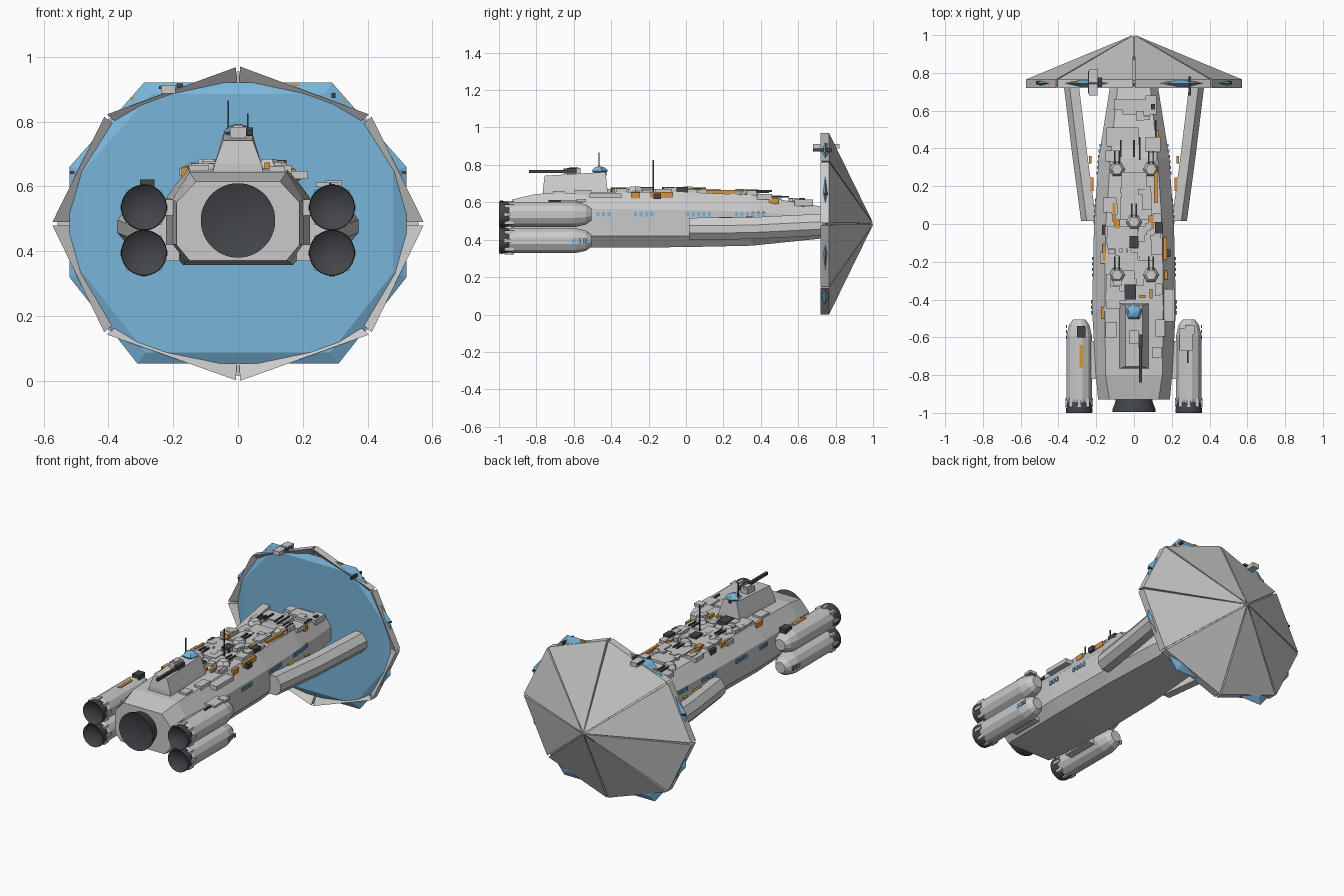
import bpy, bmesh, math, random
from mathutils import Vector

random.seed(4)


def material(name, col):
    m = bpy.data.materials.new(name)
    m.diffuse_color = (*col, 1)
    return m


GREY = material("light grey", (0.59, 0.59, 0.59))
DARK = material("charcoal", (0.055, 0.06, 0.068))
BLUE = material("sky blue", (0.19, 0.46, 0.70))
ORANGE = material("orange", (0.68, 0.29, 0.05))


def mesh(name, verts, faces, mat, smooth=False):
    bm = bmesh.new()
    vs = [bm.verts.new(v) for v in verts]
    for f in faces:
        bm.faces.new([vs[i] for i in f])
    bmesh.ops.recalc_face_normals(bm, faces=bm.faces)
    me = bpy.data.meshes.new(name)
    bm.to_mesh(me)
    bm.free()
    me.materials.append(mat)
    ob = bpy.data.objects.new(name, me)
    bpy.context.collection.objects.link(ob)
    if smooth:
        bpy.ops.object.select_all(action='DESELECT')
        ob.select_set(True)
        bpy.context.view_layer.objects.active = ob
        bpy.ops.object.shade_smooth_by_angle(angle=math.radians(35))
    return ob


def loft(name, rings, mat, smooth=False):
    n = len(rings[0])
    faces = [tuple(range(n)), tuple(range((len(rings) - 1) * n, len(rings) * n))]
    for r in range(len(rings) - 1):
        for i in range(n):
            j = (i + 1) % n
            faces.append((r * n + i, r * n + j, r * n + n + j, r * n + n + i))
    return mesh(name, [v for ring in rings for v in ring], faces, mat, smooth)


def lathe(name, x, z, profile, n, mat, smooth=False):
    """Turned part along y; profile is (y, radius)."""
    rings = [[(x + r * math.cos((i + .5) * math.tau / n), y, z + r * math.sin((i + .5) * math.tau / n))
              for i in range(n)] for y, r in profile]
    return loft(name, rings, mat, smooth)


def boxes(name, items, mat):
    """Many boxes in one object; each is (x, y, z, sx, sy, sz)."""
    verts, faces = [], []
    for x, y, z, sx, sy, sz in items:
        b = len(verts)
        verts += [(x + i * sx / 2, y + j * sy / 2, z + k * sz / 2)
                  for i in (-1, 1) for j in (-1, 1) for k in (-1, 1)]
        faces += [tuple(b + q for q in f) for f in ((0, 1, 3, 2), (4, 5, 7, 6), (0, 1, 5, 4),
                                                    (2, 3, 7, 6), (0, 2, 6, 4), (1, 3, 7, 5))]
    return mesh(name, verts, faces, mat)


# Hull: y, half width, top half width, top z, shoulder z, lower side z, bottom z, bottom half width
SECTIONS = [(-.93, .19, .13, .615, .55, .42, .372, .15), (-.80, .202, .15, .645, .56, .42, .365, .16),
            (-.45, .222, .155, .655, .565, .42, .358, .17), (-.02, .212, .15, .655, .56, .42, .36, .165),
            (.35, .187, .125, .64, .55, .425, .368, .14), (.74, .125, .085, .575, .52, .44, .408, .09)]


def hull_at(y, k):
    for a, b in zip(SECTIONS, SECTIONS[1:]):
        if y <= b[0]:
            return a[k] + (b[k] - a[k]) * (y - a[0]) / (b[0] - a[0])
    return SECTIONS[-1][k]


loft("hull", [[(t, y, zt), (w, y, zs), (w, y, zl), (b, y, zb), (-b, y, zb), (-w, y, zl), (-w, y, zs), (-t, y, zt)]
              for y, w, t, zt, zs, zl, zb, b in SECTIONS], GREY)

# Bow shield: eight panels with narrow seams over a core
CZ = .485
OCT = [(0, .97), (.41, .82), (.575, .485), (.41, .145), (0, 0), (-.41, .145), (-.575, .485), (-.41, .82)]


def oct_ring(pts, s, y):
    return [(x * s, y, CZ + (z - CZ) * s) for x, z in pts]


for i in range(8):
    a, b = [Vector((x, 0, z)) for x, z in (OCT[i], OCT[(i + 1) % 8])]
    gap = (b - a).normalized() * .006
    a, b, c = a + gap * (i not in (0, 4)) + gap * (i in (0, 4)), b - gap, Vector((0, 0, CZ))
    a, b = (a, b)
    if i == 0:
        a.z = .97
    if i == 3:
        b.z = 0
    at = lambda p, s, y: c + (p - c) * s + Vector((0, y, 0))
    tip = c + ((a + b) / 2 - c) * .012 + Vector((0, 1, 0))
    mesh("shield_panel", [at(a, 1, .72), at(b, 1, .72), at(a, 1, .765), at(b, 1, .765), at(a, .9, .755),
                          at(b, .9, .755), tip],
         [(0, 1, 3, 2), (2, 3, 6), (0, 4, 5, 1), (0, 2, 6, 4), (1, 5, 6, 3), (4, 6, 5)], GREY)
loft("shield_core", [oct_ring(OCT, .97, .757), oct_ring(OCT, .01, .99)], GREY)

# Blue lens whose corners poke through the rim
LENS = [(.29, .92), (.52, .66), (.52, .32), (.31, .053), (-.31, .053), (-.52, .32), (-.52, .66), (-.29, .92)]
loft("shield_lens", [oct_ring(LENS, .92, .727), oct_ring(LENS, 1, .745), oct_ring(LENS, .92, .762)], BLUE)

for s in (-1, 1):
    # Side arms reaching from hull to shield
    loft("side_arm", [[(s * (x + dx), y, z + dz) for x, z in
                       ((.0, .40), (.05, .40), (.08, .435), (.08, .475), (.05, .517), (.0, .517))]
                      for y, dx, dz in ((.015, .2, 0), (.35, .245, .003), (.735, .292, .022))], GREY)
    # Engine pods
    for z in (.535, .395):
        lathe("engine_pod", s * .29, z, [(-.95, .062), (-.93, .069), (-.59, .069), (-.535, .056), (-.505, .034)],
              12, GREY)
        lathe("pod_nozzle", s * .29, z, [(-.93, .055), (-.95, .064), (-.985, .071), (-1, .069), (-.985, .05),
                                         (-.975, .015)], 32, DARK, True)
        boxes("pod_strut", [(s * .215, -.72, z, .07, .2, .05)], GREY)
        boxes("nozzle_clamps", [(s * .29 + .064 * math.cos(q), -.945, z + .064 * math.sin(q), .018, .05, .018)
                                for q in [k * math.tau / 8 for k in range(8)]], GREY)
    # Side windows, following the hull flank
    boxes("hull_windows", [(s * (hull_at(y, 1) + .001), y, .537, .009, .017, .024)
                           for y0, n in ((-.47, 3), (-.27, 4), (.01, 5), (.27, 6))
                           for y in [y0 + k * .029 for k in range(n)]], BLUE)
    boxes("pod_windows", [(s * .3575, -.60 + k * .029, .395, .006, .017, .024) for k in range(3)], BLUE)
    # Orange markings on the arms
    boxes("arm_stripes", [(s * .222, .21, .519, .015, .07, .005), (s * .232, .34, .521, .015, .04, .005)], ORANGE)

# Main engine
lathe("main_nozzle", 0, .495, [(-.92, .095), (-.945, .10), (-.98, .114), (-.995, .115), (-.985, .085),
                               (-.975, .02)], 40, DARK, True)

# Bridge tower
loft("bridge_tower", [[(-w, y0, z0), (w, y0, z0), (w, y1, z1), (-w, y1, z1)] for w, y0, y1, z0, z1 in
                      ((.08, -.765, -.42, .635, .645), (.072, -.765, -.42, .67, .67),
                       (.045, -.755, -.43, .742, .762))], GREY)
boxes("tower_gun_mount", [(0, -.6, .765, .05, .07, .035), (0, -.6, .785, .03, .045, .01)], GREY)
boxes("tower_gun", [(.035, -.73, .765, .016, .22, .016), (.035, -.62, .768, .022, .07, .026)], DARK)
lathe("tower_fin", .0, .752, [(-.44, .014), (-.425, .01)], 8, DARK)
dome = [[(r * math.sin(k * math.tau / 5), -.465 + r * math.cos(k * math.tau / 5), z) for k in range(5)]
        for r, z in ((.03, .75), (.048, .768), (.03, .786), (.008, .792))]
loft("sensor_dome", dome, BLUE)
boxes("antennas", [(-.03, -.465, .82, .006, .006, .09), (.03, -.175, .735, .006, .006, .18)], DARK)

# Twin gun turrets
for x, y in ((-.09, .29), (.09, .29), (-.09, -.27), (.09, -.27), (0, .01)):
    z = hull_at(y, 3)
    loft("turret", [[(x + r * math.cos(k * math.tau / 6), y + r * math.sin(k * math.tau / 6), h)
                     for k in range(6)] for r, h in ((.042, z - .01), (.042, z + .012), (.028, z + .03))], GREY)
    boxes("turret_barrels", [(x + d, y + .055, z + .022, .008, .085, .009) for d in (-.012, .012)], DARK)
boxes("long_barrels", [(-.07, .40, .655, .008, .09, .01), (0, .40, .66, .008, .09, .01),
                       (.03, .40, .66, .008, .12, .01), (.115, .50, .63, .008, .10, .01)], DARK)

# Deck plates: x, y, width, length, height
PLATES = [(0, .20, .13, .15, .012), (-.06, .46, .17, .10, .014), (0, .62, .12, .08, .016), (.09, .63, .06, .10, .02),
          (-.11, .36, .08, .06, .012), (.01, .08, .17, .12, .01), (-.06, -.07, .16, .12, .012),
          (.12, -.12, .06, .09, .016), (-.11, -.39, .07, .12, .014), (.17, -.43, .09, .17, .012),
          (-.13, .10, .07, .08, .014), (.05, -.24, .10, .10, .01), (-.03, -.20, .10, .10, .014),
          (-.16, -.18, .04, .06, .012), (.10, .42, .08, .08, .014), (.14, -.55, .05, .09, .012),
          (-.12, -.56, .06, .08, .012), (.07, .12, .05, .09, .02), (.12, -.68, .05, .06, .012)]


def deck(x, y, w, l, h):
    edge = max(0, abs(x) - hull_at(y, 2))
    z = hull_at(y, 3) - 1.3 * edge
    return (x, y, z + h / 2 - .006, w, l, h + .014)


boxes("deck_plates", [deck(*p) for p in PLATES], GREY)
small = []
for k in range(34):
    y = random.uniform(-.4, .68)
    t = hull_at(y, 2)
    small.append(deck(random.uniform(-t, t), y, random.uniform(.02, .05), random.uniform(.02, .06),
                      random.uniform(.012, .024)))
boxes("deck_fittings", small, GREY)
boxes("dark_hatches", [deck(*p) for p in ((0, -.095, .05, .065, .026), (-.02, -.36, .06, .08, .022),
                                          (.13, -.02, .04, .06, .026), (.17, -.155, .045, .04, .016),
                                          (.10, .62, .02, .03, .03), (-.16, -.03, .02, .05, .016))], DARK)

# Orange deck stripes
boxes("deck_stripes", [deck(x, y, w, l, .018) for x, y, w, l in
                       ((-.165, -.47, .02, .06), (.09, -.37, .018, .05), (.045, -.385, .03, .016),
                        (-.16, -.15, .016, .09), (-.105, .06, .016, .10), (-.09, .0, .03, .05),
                        (.115, .21, .018, .20), (.165, -.13, .018, .12), (.09, .01, .025, .07),
                        (.125, .47, .016, .05), (.17, -.27, .016, .05))], ORANGE)

# Fittings on the upper pods
boxes("pod_stripe", [(-.28, -.70, .603, .018, .12, .006)], ORANGE)
boxes("pod_sensor", [(-.28, -.57, .607, .046, .06, .028)], DARK)
boxes("pod_plates", [(.275, -.61, .605, .07, .12, .014), (.295, -.56, .61, .05, .05, .016)], GREY)
boxes("pod_aerial", [(.285, -.70, .605, .008, .07, .012)], DARK)

# Guns on the shield rim
boxes("rim_gun_body", [(-.215, .75, .90, .045, .14, .026)], GREY)
boxes("rim_gun_barrels", [(-.24, .75, .905, .008, .12, .01), (-.18, .75, .91, .02, .05, .014),
                          (.295, .73, .88, .012, .10, .016)], DARK)
boxes("rim_lamps", [(-.315, .748, .868, .03, .016, .012), (.175, .748, .912, .03, .016, .012),
                    (.325, .748, .862, .02, .016, .012)], ORANGE)
boxes("rim_ports", [(s * .50, .748, .643, .04, .02, .008) for s in (-1, 1)], DARK)
